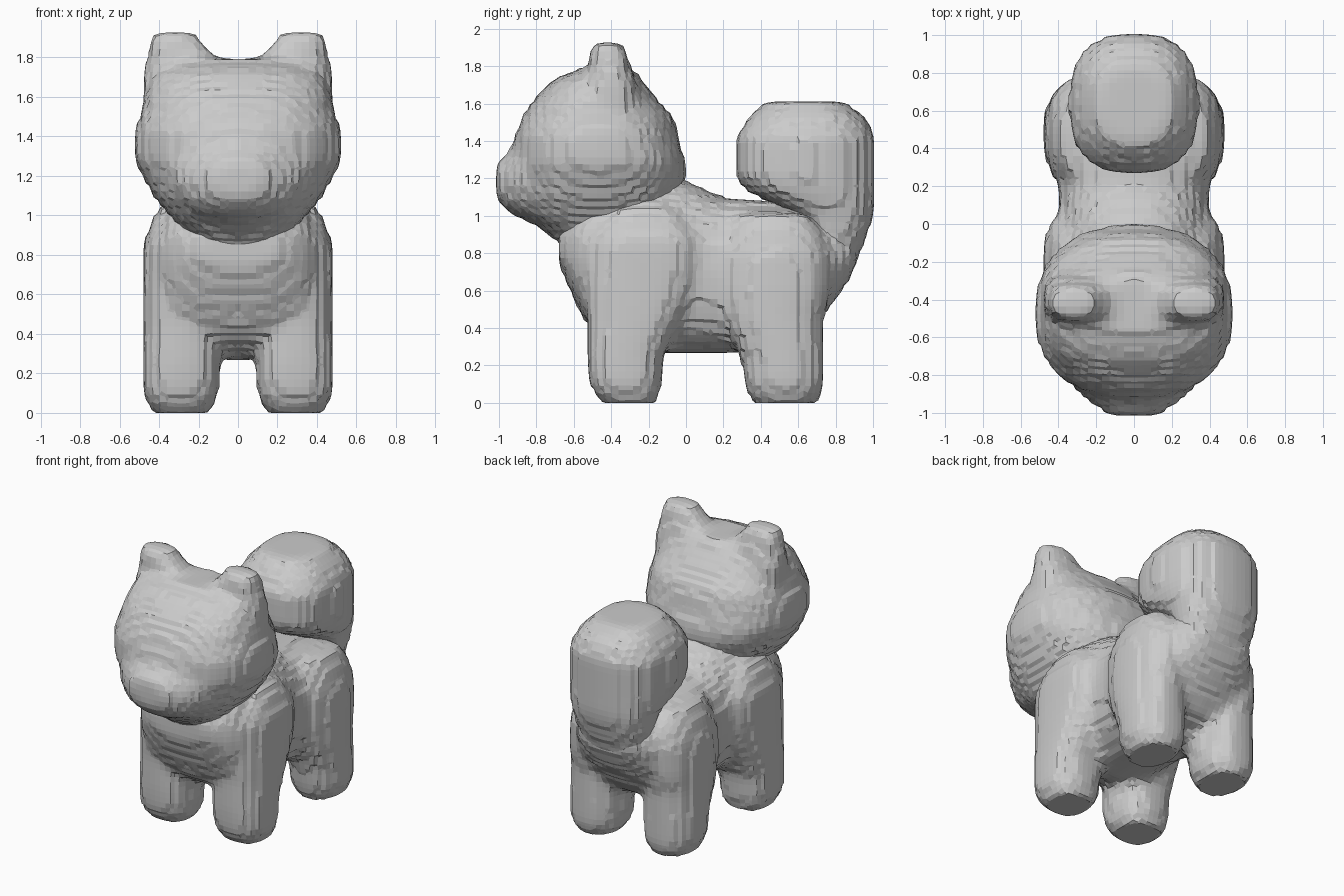
import bpy
import bmesh
import math

cube = bpy.data.objects.get("Cube")
if cube:
    bpy.data.objects.remove(cube, do_unlink=True)

SIDES = 24        # points around each lofted ring
VOXEL = 0.038     # size of the sculpted facets
STEP = 0.04       # height of the terraced steps

grey = bpy.data.materials.new("plain grey")
grey.use_nodes = True
grey.diffuse_color = (0.6, 0.6, 0.6, 1)
grey.node_tree.nodes["Principled BSDF"].inputs["Base Color"].default_value = grey.diffuse_color


def bulge(value, power):
    return math.copysign(abs(value) ** (2 / power), value)


def loft(bm, sections, axis="z", power=2.5, side=1):
    """Skin rounded rings: (position, centre x, other centre, half width, other half size)."""
    rings = []
    for pos, cx, co, rx, ro in sections:
        ring = []
        for i in range(SIDES):
            angle = math.tau * i / SIDES
            x = side * (cx + rx * bulge(math.cos(angle), power))
            other = co + ro * bulge(math.sin(angle), power)
            ring.append(bm.verts.new((x, other, pos) if axis == "z" else (x, pos, other)))
        rings.append(ring)
    for low, high in zip(rings, rings[1:]):
        for i in range(SIDES):
            j = (i + 1) % SIDES
            bm.faces.new((low[i], low[j], high[j], high[i]))
    bm.faces.new(rings[0][::-1])
    bm.faces.new(rings[-1])


def spans(rows, cx=0.0):
    """Turn (position, half width, start, end) rows into loft sections."""
    return [(p, cx, (a + b) / 2, w, (b - a) / 2) for p, w, a, b in rows]


def sculpt(name, bm):
    """Fuse the lofts into one skin with softened, faceted, lightly terraced surfaces."""
    bmesh.ops.recalc_face_normals(bm, faces=bm.faces)
    mesh = bpy.data.meshes.new(name)
    bm.to_mesh(mesh)
    bm.free()
    obj = bpy.data.objects.new(name, mesh)
    bpy.context.collection.objects.link(obj)
    remesh = obj.modifiers.new("fuse", "REMESH")
    remesh.mode = "VOXEL"
    remesh.voxel_size = VOXEL
    soften = obj.modifiers.new("soften", "SMOOTH")
    soften.factor = 0.5
    soften.iterations = 3
    graph = bpy.context.evaluated_depsgraph_get()
    fused = bpy.data.meshes.new_from_object(obj.evaluated_get(graph))
    obj.modifiers.clear()
    obj.data = fused
    fused.name = name
    for vert in fused.vertices:
        for k in range(3):
            snapped = round(vert.co[k] / STEP) * STEP
            vert.co[k] += 0.25 * (snapped - vert.co[k])
        vert.co.z = max(vert.co.z, 0)
    fused.materials.clear()
    fused.materials.append(grey)
    for face in fused.polygons:
        face.use_smooth = False
        face.material_index = 0


# Head: round skull, short muzzle and two blunt ears
head = bmesh.new()
loft(head, spans([
    (0.78, 0.14, -0.60, -0.30),
    (0.87, 0.24, -0.70, -0.20),
    (1.00, 0.35, -0.87, -0.10),
    (1.10, 0.43, -0.92, -0.04),
    (1.20, 0.485, -0.93, 0.0),
    (1.28, 0.525, -0.93, 0.0),
    (1.42, 0.525, -0.92, -0.04),
    (1.52, 0.495, -0.88, -0.06),
    (1.62, 0.47, -0.82, -0.15),
    (1.72, 0.42, -0.72, -0.23),
    (1.79, 0.26, -0.57, -0.28)]), power=2.35)
loft(head, spans([
    (-1.02, 0.13, 1.09, 1.28),
    (-0.95, 0.22, 1.02, 1.34),
    (-0.88, 0.31, 0.98, 1.42),
    (-0.70, 0.36, 0.92, 1.50)]), axis="y", power=2.2)
for side in (1, -1):
    loft(head, [
        (1.50, 0.33, -0.40, 0.15, 0.16),
        (1.70, 0.28, -0.40, 0.20, 0.14),
        (1.79, 0.28, -0.41, 0.185, 0.115),
        (1.87, 0.315, -0.415, 0.135, 0.10),
        (1.93, 0.32, -0.42, 0.11, 0.07)], side=side)
sculpt("head", head)

# Body: deep chest, belly and rump, with shoulders and haunches running into the legs
body = bmesh.new()
loft(body, spans([
    (-0.68, 0.22, 0.74, 0.95),
    (-0.59, 0.35, 0.53, 1.05),
    (-0.53, 0.39, 0.42, 1.12),
    (-0.44, 0.41, 0.35, 1.17),
    (-0.20, 0.42, 0.26, 1.22),
    (0.00, 0.39, 0.26, 1.19),
    (0.20, 0.40, 0.26, 1.10),
    (0.45, 0.41, 0.28, 1.08),
    (0.65, 0.37, 0.36, 1.05),
    (0.80, 0.30, 0.55, 0.98),
    (0.91, 0.20, 0.72, 0.95)]), axis="y", power=2.4)
for side in (1, -1):
    # Front leg and shoulder
    loft(body, spans([
        (-0.02, 0.12, -0.43, -0.17),
        (0.05, 0.175, -0.49, -0.14),
        (0.12, 0.192, -0.52, -0.13),
        (0.25, 0.192, -0.53, -0.12),
        (0.36, 0.192, -0.53, -0.07),
        (0.45, 0.192, -0.53, -0.02),
        (0.55, 0.192, -0.54, 0.03),
        (0.70, 0.192, -0.54, 0.09),
        (0.86, 0.192, -0.53, 0.09),
        (0.97, 0.15, -0.46, 0.02),
        (1.06, 0.10, -0.36, -0.08)], cx=0.288), power=2.6, side=side)
    # Back leg and haunch
    loft(body, spans([
        (-0.02, 0.12, 0.37, 0.68),
        (0.05, 0.175, 0.33, 0.73),
        (0.12, 0.192, 0.31, 0.74),
        (0.25, 0.192, 0.29, 0.74),
        (0.36, 0.192, 0.24, 0.74),
        (0.45, 0.192, 0.20, 0.74),
        (0.60, 0.192, 0.17, 0.77),
        (0.80, 0.18, 0.17, 0.77),
        (0.93, 0.14, 0.22, 0.72),
        (1.02, 0.09, 0.28, 0.64)], cx=0.288), power=2.2, side=side)
sculpt("body", body)

# Tail: big upright puff curling forward over the back
tail = bmesh.new()
loft(tail, spans([
    (0.50, 0.18, 0.55, 0.75),
    (0.60, 0.22, 0.56, 0.83),
    (0.75, 0.25, 0.58, 0.91),
    (0.90, 0.27, 0.62, 0.97),
    (1.00, 0.29, 0.58, 1.00),
    (1.06, 0.31, 0.47, 1.01),
    (1.13, 0.335, 0.33, 1.01),
    (1.20, 0.345, 0.265, 1.01),
    (1.42, 0.345, 0.265, 1.01),
    (1.53, 0.28, 0.34, 0.96),
    (1.615, 0.19, 0.43, 0.84)]), power=2.5)
sculpt("tail", tail)
